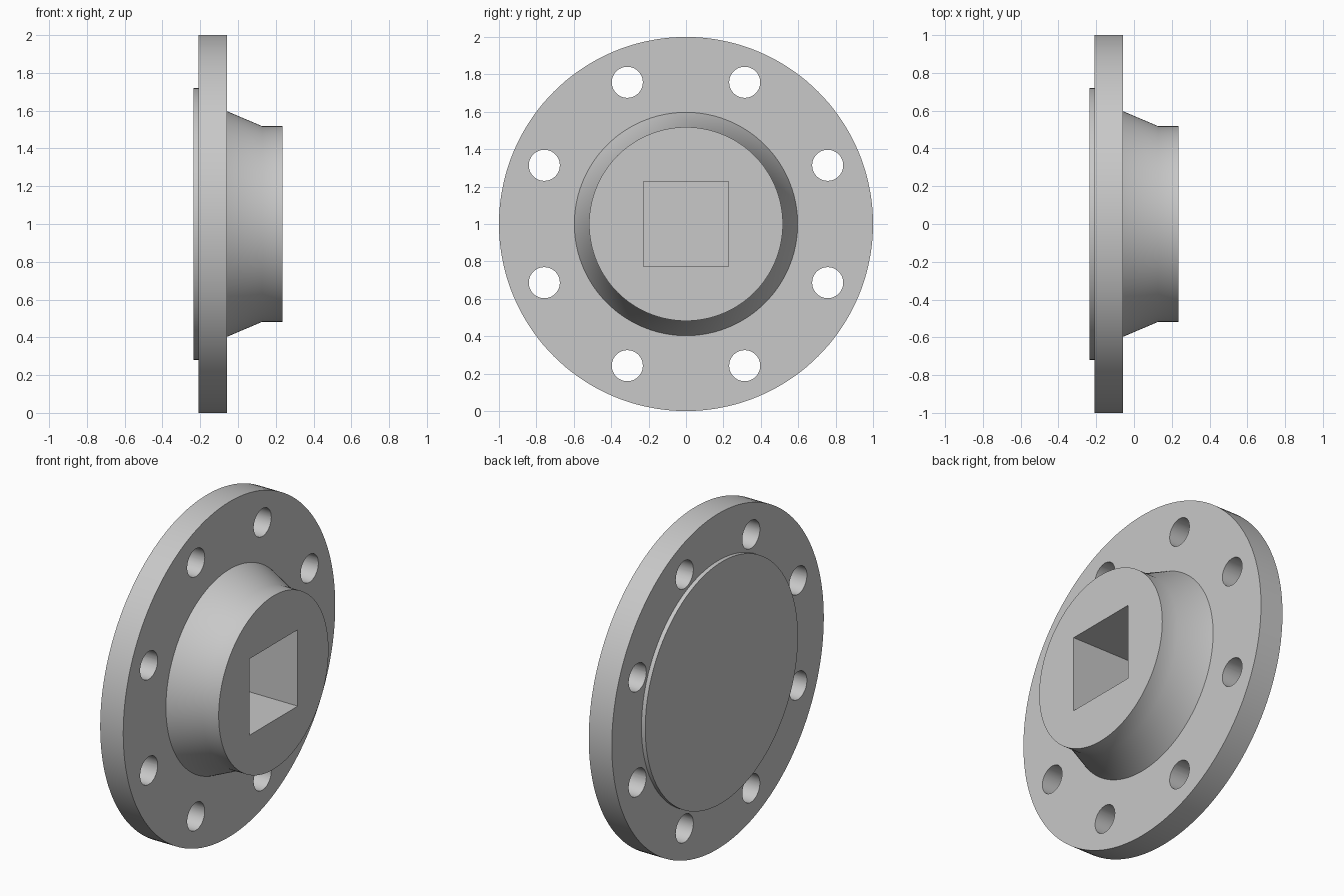
import bpy, bmesh, math
from mathutils import Matrix

cube = bpy.data.objects.get("Cube")
if cube:
    bpy.data.objects.remove(cube, do_unlink=True)

steel = bpy.data.materials.new("grey steel")
steel.use_nodes = True
GREY = (0.58, 0.58, 0.58, 1)
steel.diffuse_color = GREY
steel.node_tree.nodes["Principled BSDF"].inputs["Base Color"].default_value = GREY

CENTRE_Z = 1.0
SEGMENTS = 144


def make_object(name, bm):
    bmesh.ops.recalc_face_normals(bm, faces=bm.faces)
    mesh = bpy.data.meshes.new(name)
    bm.to_mesh(mesh)
    bm.free()
    mesh.materials.append(steel)
    obj = bpy.data.objects.new(name, mesh)
    bpy.context.collection.objects.link(obj)
    return obj


def turned(name, profile):
    """Revolve (x, radius) points about the horizontal x axis."""
    bm = bmesh.new()
    rings = []
    for x, r in profile:
        ring = []
        for i in range(SEGMENTS):
            a = math.tau * i / SEGMENTS
            ring.append(bm.verts.new((x, r * math.cos(a), CENTRE_Z + r * math.sin(a))))
        rings.append(ring)
    for a, b in zip(rings, rings[1:]):
        for i in range(SEGMENTS):
            j = (i + 1) % SEGMENTS
            bm.faces.new((a[i], a[j], b[j], b[i]))
    bm.faces.new(rings[0])
    bm.faces.new(rings[-1])
    return make_object(name, bm)


# Raised face, flange disc, tapered neck and straight hub in one turned body
flange = turned("hub_flange", [
    (-0.235, 0.72), (-0.21, 0.72),
    (-0.21, 1.0), (-0.058, 1.0),
    (-0.058, 0.597), (0.128, 0.518), (0.235, 0.518),
])

# Cutters: eight bolt holes and a blind square socket
bm = bmesh.new()
for i in range(8):
    a = math.tau * (i + 0.5) / 8
    place = Matrix.Translation((-0.13, 0.82 * math.cos(a), CENTRE_Z + 0.82 * math.sin(a)))
    bmesh.ops.create_cone(bm, cap_ends=True, segments=48, radius1=0.083, radius2=0.083,
                          depth=0.4, matrix=place @ Matrix.Rotation(math.pi / 2, 4, 'Y'))
socket_floor, socket_end = -0.205, 0.3
bmesh.ops.create_cube(bm, size=1, matrix=(
    Matrix.Translation(((socket_floor + socket_end) / 2, 0, CENTRE_Z))
    @ Matrix.Diagonal((socket_end - socket_floor, 0.456, 0.456, 1))))
cutter = make_object("hole_cutter", bm)
cutter.hide_render = True

cut = flange.modifiers.new("holes", 'BOOLEAN')
cut.operation = 'DIFFERENCE'
cut.solver = 'EXACT'
cut.object = cutter

bpy.ops.object.select_all(action='DESELECT')
flange.select_set(True)
bpy.context.view_layer.objects.active = flange
bpy.ops.object.modifier_apply(modifier=cut.name)
bpy.data.objects.remove(cutter, do_unlink=True)

# Round surfaces smooth, rims and socket edges crisp
bpy.ops.object.shade_smooth_by_angle(angle=math.radians(35))
